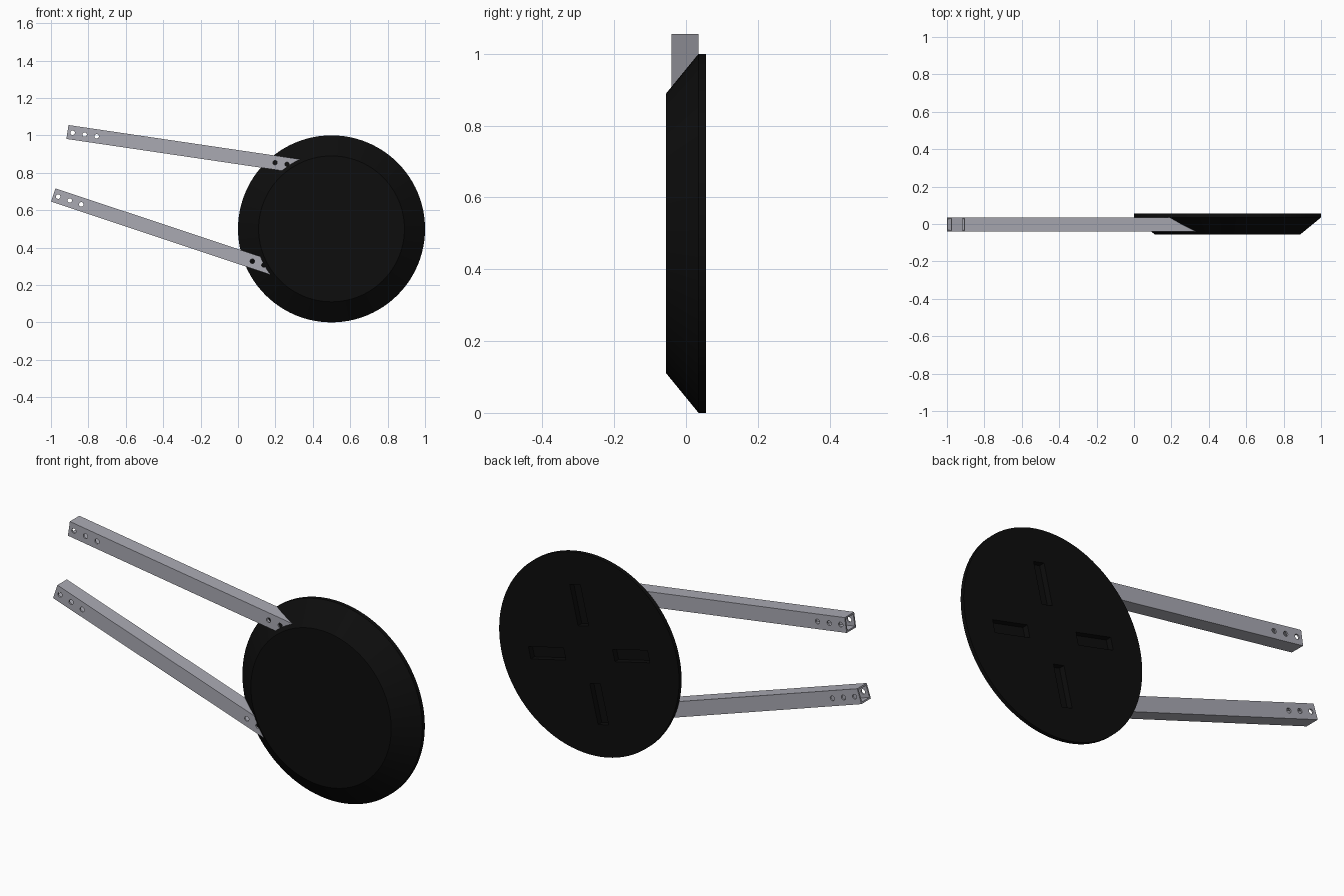
import bpy
import bmesh
from math import radians, pi
from mathutils import Matrix, Vector

cube = bpy.data.objects.get("Cube")
if cube:
    bpy.data.objects.remove(cube, do_unlink=True)


def material(name, colour, roughness):
    m = bpy.data.materials.new(name)
    m.use_nodes = True
    m.diffuse_color = (*colour, 1)
    shader = m.node_tree.nodes["Principled BSDF"]
    shader.inputs["Base Color"].default_value = (*colour, 1)
    shader.inputs["Roughness"].default_value = roughness
    return m


black = material("matte black", (0.004, 0.004, 0.004), 0.8)
grey = material("metal grey", (0.40, 0.40, 0.45), 0.6)


def make_object(name, bm, mat):
    bmesh.ops.recalc_face_normals(bm, faces=bm.faces)
    mesh = bpy.data.meshes.new(name)
    bm.to_mesh(mesh)
    bm.free()
    mesh.materials.append(mat)
    obj = bpy.data.objects.new(name, mesh)
    bpy.context.collection.objects.link(obj)
    return obj


def subtract(obj, cutter):
    """Cut the cutter out of the object, bake the result and drop the cutter."""
    cutter.hide_render = True
    mod = obj.modifiers.new("cut", "BOOLEAN")
    mod.operation = "DIFFERENCE"
    mod.solver = "EXACT"
    mod.object = cutter
    graph = bpy.context.evaluated_depsgraph_get()
    mesh = bpy.data.meshes.new_from_object(obj.evaluated_get(graph))
    obj.modifiers.clear()
    obj.data = mesh
    bpy.data.objects.remove(cutter, do_unlink=True)


def ring(bm, radius, y, sides=96):
    turn = Matrix.Translation((0, y, 0)) @ Matrix.Rotation(pi / 2, 4, "X")
    made = bmesh.ops.create_circle(bm, segments=sides, radius=radius, matrix=turn)
    return made["verts"]


# Disc with a short straight rim at the back and a bevelled front
CENTRE = Vector((0.5, 0, 0.5))
bm = bmesh.new()
rings = [ring(bm, r, y) for r, y in ((0.5, 0.055), (0.5, 0.035), (0.39, -0.055))]
for a, b in zip(rings, rings[1:]):
    for i in range(len(a)):
        j = (i + 1) % len(a)
        bm.faces.new((a[i], a[j], b[j], b[i]))
bm.faces.new(rings[0])
bm.faces.new(rings[-1])
bmesh.ops.translate(bm, vec=CENTRE, verts=bm.verts)
disc = make_object("disc", bm, black)

# Four radial slots in the back of the disc
bm = bmesh.new()
for k in range(4):
    place = (Matrix.Translation(CENTRE) @ Matrix.Rotation(radians(13.4) + k * pi / 2, 4, "Y")
             @ Matrix.Translation((0.24, 0.055, 0)) @ Matrix.Diagonal((0.2, 0.06, 0.06, 1)))
    bmesh.ops.create_cube(bm, size=1, matrix=place)
subtract(disc, make_object("slot_cutter", bm, black))

bpy.ops.object.select_all(action="DESELECT")
disc.select_set(True)
bpy.context.view_layer.objects.active = disc
bpy.ops.object.shade_smooth_by_angle(angle=radians(25))


# Hollow square arms with three bolt holes at each end
LENGTH, WIDTH, WALL = 1.28, 0.075, 0.008
HOLES = [0.028, 0.093, 0.158]


def arm(name, start, tilt):
    bm = bmesh.new()
    loops = []
    for x in (0, LENGTH):
        for h in (WIDTH / 2, WIDTH / 2 - WALL):
            loops.append([bm.verts.new((x, h * sy, h * sz))
                          for sy, sz in ((-1, -1), (1, -1), (1, 1), (-1, 1))])
    outer0, inner0, outer1, inner1 = loops
    for a, b in ((outer0, outer1), (inner0, inner1), (outer0, inner0), (outer1, inner1)):
        for i in range(4):
            j = (i + 1) % 4
            bm.faces.new((a[i], a[j], b[j], b[i]))
    obj = make_object(name, bm, grey)

    bm = bmesh.new()
    for x in HOLES + [LENGTH - h for h in HOLES]:
        place = Matrix.Translation((x, 0, 0)) @ Matrix.Rotation(pi / 2, 4, "X")
        bmesh.ops.create_cone(bm, cap_ends=True, segments=20, radius1=0.012,
                              radius2=0.012, depth=0.2, matrix=place)
    subtract(obj, make_object("hole_cutter", bm, grey))
    obj.data.transform(Matrix.Translation(start) @ Matrix.Rotation(radians(tilt), 4, "Y"))


arm("upper_arm", (-0.912, -0.0025, 1.018), 8.4)
arm("lower_arm", (-0.988, -0.0025, 0.681), 18.4)
